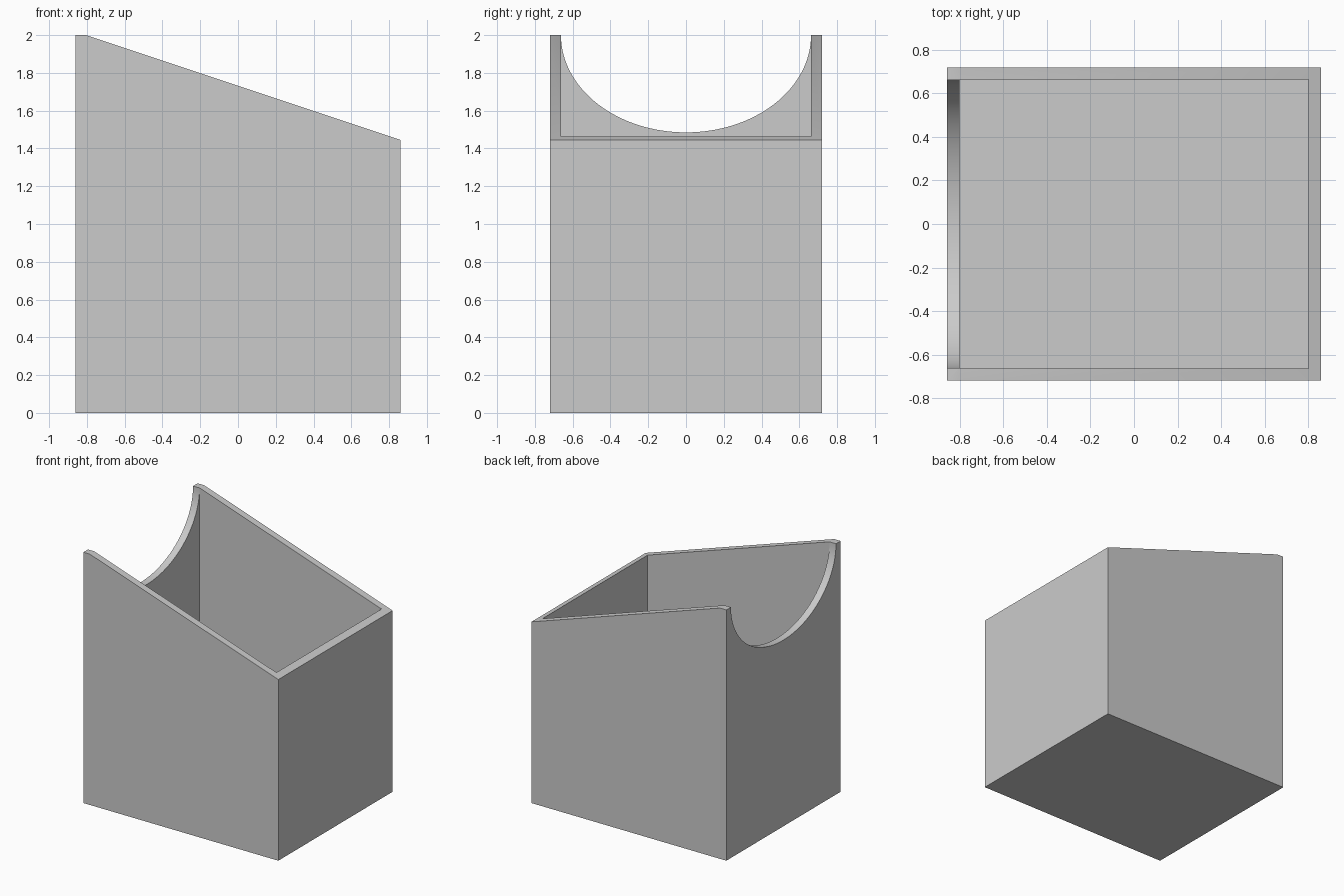
import bpy
import bmesh
import math

cube = bpy.data.objects.get("Cube")
if cube:
    bpy.data.objects.remove(cube, do_unlink=True)

HX, HY, WALL = 0.86, 0.72, 0.057
LOW, HIGH = 1.445, 2.0

grey = bpy.data.materials.new("light_grey")
grey.use_nodes = True
grey.diffuse_color = (0.6, 0.6, 0.6, 1)
grey.node_tree.nodes["Principled BSDF"].inputs["Base Color"].default_value = (0.6, 0.6, 0.6, 1)


def prism(name, start, sweep):
    """Extrude a closed 3D outline along a vector."""
    bm = bmesh.new()
    face = bm.faces.new([bm.verts.new(p) for p in start])
    ext = bmesh.ops.extrude_face_region(bm, geom=[face])
    moved = [v for v in ext["geom"] if isinstance(v, bmesh.types.BMVert)]
    bmesh.ops.translate(bm, verts=moved, vec=sweep)
    bmesh.ops.recalc_face_normals(bm, faces=bm.faces)
    mesh = bpy.data.meshes.new(name)
    bm.to_mesh(mesh)
    bm.free()
    mesh.materials.append(grey)
    obj = bpy.data.objects.new(name, mesh)
    bpy.context.collection.objects.link(obj)
    return obj


# Outer body: side profile with a short flat top and a long slope
side = [(-HX, 0), (HX, 0), (HX, LOW), (-HX + WALL, HIGH), (-HX, HIGH)]
holder = prism("sloped_holder", [(x, -HY, z) for x, z in side], (0, 2 * HY, 0))

# Cavity: open at the top, leaving the walls and floor
ix, iy = HX - WALL, HY - WALL
base = [(-ix, -iy, WALL), (ix, -iy, WALL), (ix, iy, WALL), (-ix, iy, WALL)]
cavity = prism("cavity_cutter", base, (0, 0, 3))

# Scoop: half ellipse through the tall wall
STEPS = 64
rim_y, depth = iy - 0.001, 0.515
arc = [(-HX - 0.2, rim_y * math.cos(a), HIGH - depth * math.sin(a))
       for a in (math.pi * i / STEPS for i in range(STEPS + 1))]
arc += [(-HX - 0.2, -rim_y, HIGH + 0.2), (-HX - 0.2, rim_y, HIGH + 0.2)]
scoop = prism("scoop_cutter", arc, (0.4, 0, 0))

# Cut both openings and remove the cutters
bpy.context.view_layer.objects.active = holder
for cutter in (cavity, scoop):
    mod = holder.modifiers.new(cutter.name, "BOOLEAN")
    mod.operation, mod.solver, mod.object = "DIFFERENCE", "EXACT", cutter
    bpy.ops.object.modifier_apply(modifier=mod.name)
    bpy.data.objects.remove(cutter, do_unlink=True)

bpy.ops.object.select_all(action="DESELECT")
holder.select_set(True)
bpy.ops.object.shade_smooth_by_angle(angle=math.radians(30))
